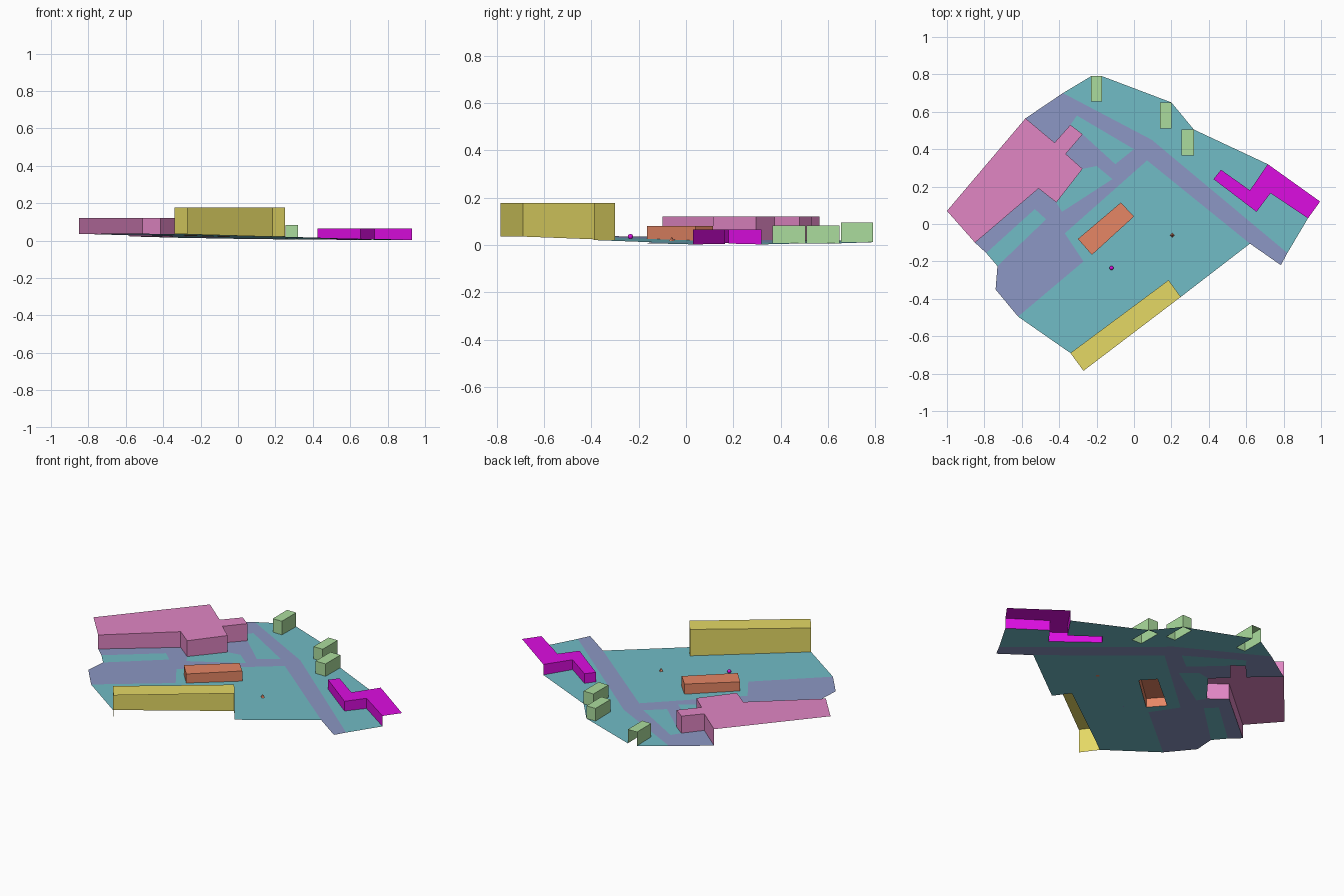
import bpy
import bmesh
from mathutils import Vector, geometry

cube = bpy.data.objects.get("Cube")
if cube:
    bpy.data.objects.remove(cube, do_unlink=True)


def make_material(name, red, green, blue):
    colour = (red, green, blue, 1)
    material = bpy.data.materials.new(name)
    material.use_nodes = True
    material.diffuse_color = colour
    shader = material.node_tree.nodes["Principled BSDF"]
    shader.inputs["Base Color"].default_value = colour
    return material


teal = make_material("teal_ground", .165, .5, .56)
slate = make_material("slate_road", .26, .31, .55)
pink = make_material("pink", .75, .24, .55)
yellow = make_material("yellow", .78, .69, .13)
orange = make_material("orange", .79, .24, .13)
magenta = make_material("magenta", .72, .004, .75)
green = make_material("pale_green", .41, .72, .34)


def ground_height(x, y):
    """Gently sloping terrain."""
    return .02 - .018 * x - .014 * y


def counter_clockwise(points):
    area = sum(a[0] * b[1] - b[0] * a[1]
               for a, b in zip(points, points[1:] + points[:1]))
    return points if area > 0 else points[::-1]


def object_from_bmesh(name, mesh_builder, materials):
    mesh = bpy.data.meshes.new(name)
    mesh_builder.to_mesh(mesh)
    mesh_builder.free()
    for material in materials:
        mesh.materials.append(material)
    result = bpy.data.objects.new(name, mesh)
    bpy.context.collection.objects.link(result)
    return result


def make_building(name, footprint, top, material, open_sides=()):
    """Hollow walls and a flat roof; sides cut off by the site edge stay open.
    An open side is given by its first corner, going counter-clockwise."""
    footprint = counter_clockwise(footprint)
    bm = bmesh.new()
    low = [bm.verts.new((x, y, ground_height(x, y))) for x, y in footprint]
    high = [bm.verts.new((x, y, top)) for x, y in footprint]
    bm.faces.new(high)
    for i, corner in enumerate(footprint):
        j = (i + 1) % len(footprint)
        if corner not in open_sides:
            bm.faces.new((low[i], low[j], high[j], high[i]))
    object_from_bmesh(name, bm, [material])


def box_outline(left, right, front, back):
    return [(left, front), (right, front), (right, back), (left, back)]


# Site outline and roads
site = [(-1, .07), (-.58, .565), (-.38, .7), (-.23, .79), (-.17, .79),
        (.2, .65), (.32, .505), (.715, .32), (.995, .12), (.93, .03),
        (.82, -.155), (.785, -.22), (.62, -.105), (.25, -.39), (-.27, -.785),
        (-.34, -.69), (-.62, -.495), (-.74, -.35), (-.73, -.225),
        (-.79, -.155), (-.85, -.1)]
main_road = [(-.38, .7), (.095, .45), (.82, -.155), (.785, -.22),
             (.62, -.105), (.07, .34), (0, .4), (-.305, .58), (-.34, .53),
             (-.425, .435), (-.58, .565)]
side_road = [(0, .4), (.07, .34), (-.37, -.05), (-.27, -.2), (-.62, -.495),
             (-.74, -.35), (-.73, -.225), (-.47, .025), (-.53, .08),
             (-.79, -.155), (-.85, -.1), (-.51, .19), (-.415, .115),
             (-.385, .065), (-.115, .24), (-.2, .31), (-.275, .295),
             (-.365, .375), (-.275, .48), (-.1, .32)]

# Building footprints
hall = [(-1, .07), (-.58, .565), (-.425, .435), (-.34, .53), (-.275, .48),
        (-.365, .375), (-.275, .295), (-.415, .115), (-.51, .19), (-.85, -.1)]
long_block = [(-.34, -.69), (-.27, -.785), (.25, -.39), (.185, -.3)]
middle_block = [(-.3, -.08), (-.225, -.165), (0, .04), (-.07, .115)]
stepped_block = [(.425, .24), (.465, .29), (.62, .18), (.715, .32),
                 (.995, .12), (.93, .03), (.73, .165), (.655, .065)]
back_hut = box_outline(-.23, -.17, .655, .79)
middle_hut = box_outline(.14, .2, .51, .65)
side_hut = box_outline(.255, .32, .365, .505)

buildings = [
    ("hall", hall, .12, pink, [(-.58, .565), (-1, .07)]),
    ("long_block", long_block, .178, yellow, [(-.27, -.785)]),
    ("middle_block", middle_block, .08, orange, []),
    ("stepped_block", stepped_block, .065, magenta,
     [(.93, .03), (.995, .12)]),
    ("back_hut", back_hut, .095, green, [(-.17, .79)]),
    ("middle_hut", middle_hut, .083, green, []),
    ("side_hut", side_hut, .083, green, []),
]
for building in buildings:
    make_building(*building)

# Ground sheet: roads are coloured faces, building footprints are holes
regions = [site, main_road, side_road] + [entry[1] for entry in buildings]
points, loops = [], []
for region in regions:
    start = len(points)
    points += [Vector(p) for p in counter_clockwise(region)]
    loops.append(list(range(start, len(points))))
verts, _, faces, _, _, sources = geometry.delaunay_2d_cdt(
    points, [], loops, 1, .002)
bm = bmesh.new()
ground_verts = [bm.verts.new((p.x, p.y, ground_height(p.x, p.y)))
                for p in verts]
for corners, inside in zip(faces, sources):
    if 0 in inside and max(inside) < 3:
        face = bm.faces.new([ground_verts[i] for i in corners])
        face.material_index = 1 if max(inside) > 0 else 0
bmesh.ops.recalc_face_normals(bm, faces=bm.faces)
if sum(face.normal.z for face in bm.faces) < 0:
    bmesh.ops.reverse_faces(bm, faces=bm.faces)
loose = [v for v in bm.verts if not v.link_faces]
bmesh.ops.delete(bm, geom=loose, context="VERTS")
object_from_bmesh("ground", bm, [teal, slate])

# Small ball and cone markers standing on the ground
bpy.ops.mesh.primitive_uv_sphere_add(
    segments=16, ring_count=8, radius=.011, location=(-.12, -.235, .036))
ball = bpy.context.object
ball.name = "ball_marker"
ball.data.materials.append(magenta)
bpy.ops.object.shade_smooth_by_angle()

bpy.ops.mesh.primitive_cone_add(
    vertices=4, radius1=.012, depth=.018, location=(.205, -.06, .026))
cone = bpy.context.object
cone.name = "cone_marker"
cone.data.materials.append(orange)
